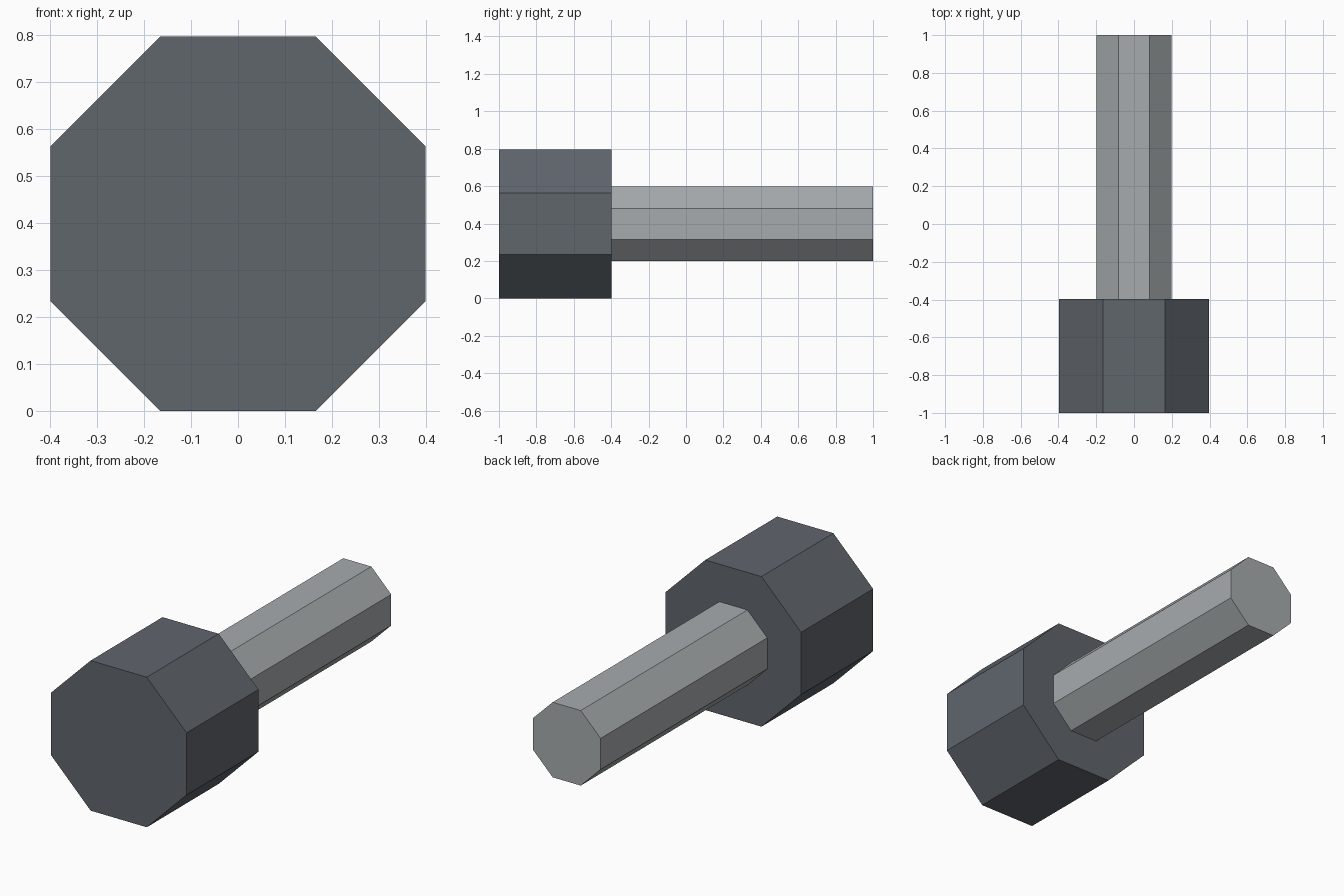
import bpy
import bmesh
from math import pi, cos
from mathutils import Matrix

cube = bpy.data.objects.get("Cube")
if cube:
    bpy.data.objects.remove(cube, do_unlink=True)

SIDES = 8
AXIS_Z = 0.398  # height of the shared centre line


def material(name, rgb):
    mat = bpy.data.materials.new(name)
    mat.use_nodes = True
    color = (*rgb, 1)
    mat.diffuse_color = color
    mat.node_tree.nodes["Principled BSDF"].inputs["Base Color"].default_value = color
    return mat


def octagonal_bar(name, apothem, y_front, y_back, mat):
    """Octagonal prism along y, with flats on its top, bottom and sides."""
    radius = apothem / cos(pi / SIDES)
    place = (Matrix.Translation((0, (y_front + y_back) / 2, AXIS_Z))
             @ Matrix.Rotation(pi / 2, 4, 'X')
             @ Matrix.Rotation(pi / SIDES, 4, 'Z'))
    bm = bmesh.new()
    bmesh.ops.create_cone(bm, cap_ends=True, segments=SIDES, radius1=radius,
                          radius2=radius, depth=y_back - y_front, matrix=place)
    mesh = bpy.data.meshes.new(name)
    bm.to_mesh(mesh)
    bm.free()
    mesh.materials.append(mat)
    obj = bpy.data.objects.new(name, mesh)
    bpy.context.collection.objects.link(obj)
    return obj


dark_steel = material("dark steel", (0.117, 0.133, 0.152))
light_steel = material("light steel", (0.39, 0.41, 0.42))

# Wide head at the front, and a slim shaft running through it to the back
octagonal_bar("head", AXIS_Z, -1, -0.397, dark_steel)
octagonal_bar("shaft", AXIS_Z / 2, -0.997, 1, light_steel)
